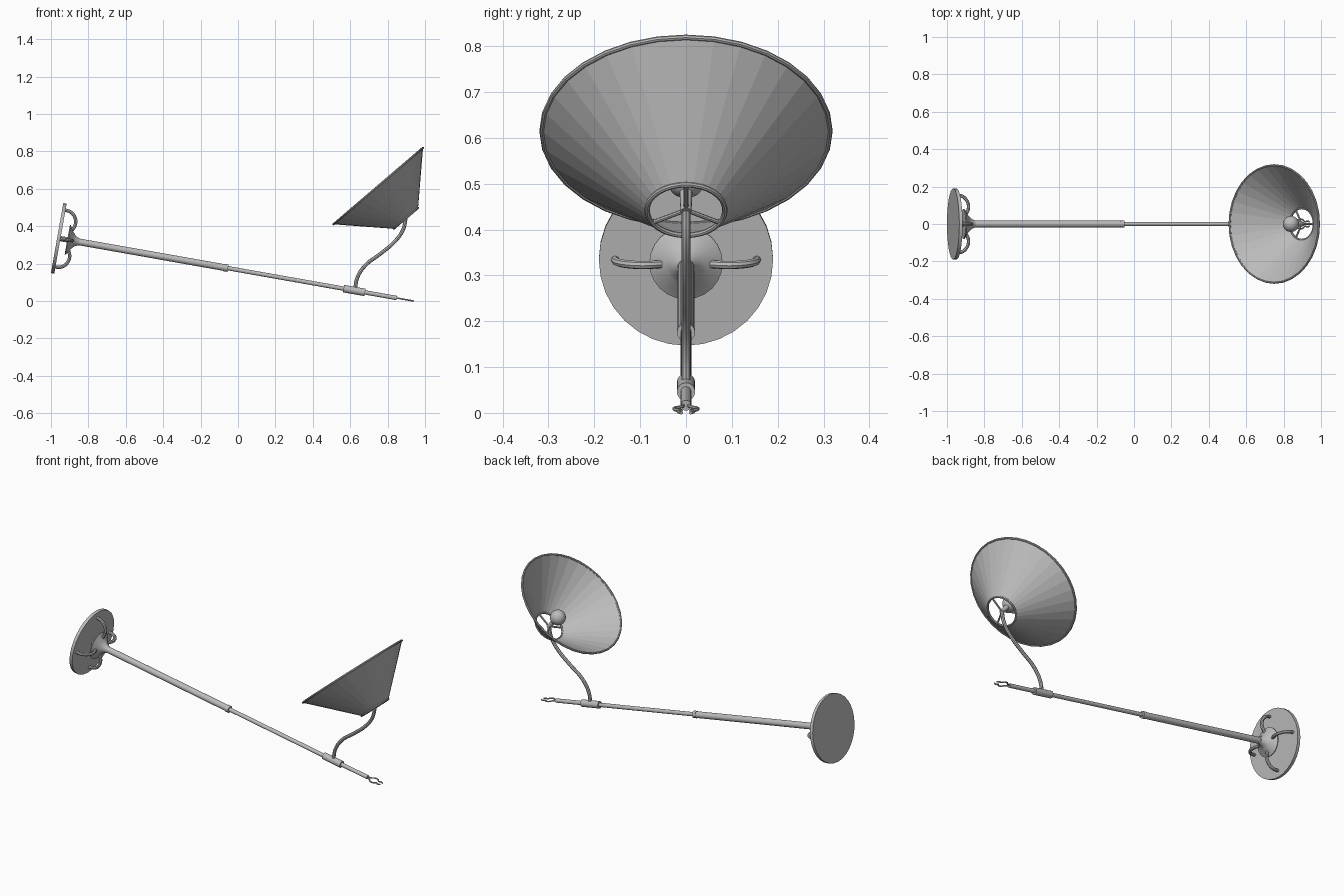
import bpy, bmesh
from math import cos, sin, pi, radians
from mathutils import Matrix, Vector

cube = bpy.data.objects.get("Cube")
if cube:
    bpy.data.objects.remove(cube)

grey = bpy.data.materials.new("plain grey")
grey.use_nodes = True
grey.diffuse_color = (0.5, 0.5, 0.5, 1)
grey.node_tree.nodes["Principled BSDF"].inputs["Base Color"].default_value = (0.5, 0.5, 0.5, 1)


def frame(origin, axis):
    """Matrix whose z runs along axis and whose y stays the world y."""
    z = Vector(axis).normalized()
    y = Vector((0, 1, 0))
    rot = Matrix((y.cross(z), y, z)).transposed().to_4x4()
    return Matrix.Translation(origin) @ rot


def finish(ob, smooth):
    ob.data.materials.append(grey)
    bpy.ops.object.select_all(action='DESELECT')
    ob.select_set(True)
    bpy.context.view_layer.objects.active = ob
    if ob.type == 'CURVE':
        bpy.ops.object.convert(target='MESH')
        ob = bpy.context.object
    if smooth:
        bpy.ops.object.shade_smooth_by_angle(angle=radians(35))
    return ob


def lathe(name, matrix, profile, sides=24, smooth=True, closed=False):
    """Spin (height, radius) points about the local z axis."""
    bm = bmesh.new()
    rings = []
    for h, r in profile:
        rings.append([bm.verts.new((r * cos(2 * pi * i / sides), r * sin(2 * pi * i / sides), h))
                      for i in range(sides)])
    pairs = list(zip(rings, rings[1:]))
    if closed:
        pairs.append((rings[-1], rings[0]))
    else:
        bm.faces.new(rings[0][::-1])
        bm.faces.new(rings[-1])
    for a, b in pairs:
        for i in range(sides):
            j = (i + 1) % sides
            bm.faces.new((a[i], a[j], b[j], b[i]))
    bmesh.ops.recalc_face_normals(bm, faces=bm.faces)
    me = bpy.data.meshes.new(name)
    bm.to_mesh(me)
    bm.free()
    ob = bpy.data.objects.new(name, me)
    ob.matrix_world = matrix
    bpy.context.collection.objects.link(ob)
    return finish(ob, smooth)


def tube(name, matrix, points, radius, straight=False):
    """Round rod through the given points."""
    cu = bpy.data.curves.new(name, 'CURVE')
    cu.dimensions = '3D'
    cu.bevel_depth = radius
    cu.bevel_resolution = 2
    cu.use_fill_caps = True
    cu.resolution_u = 6
    if straight:
        sp = cu.splines.new('POLY')
        sp.points.add(len(points) - 1)
        for p, co in zip(sp.points, points):
            p.co = (*co, 1)
    else:
        sp = cu.splines.new('BEZIER')
        sp.bezier_points.add(len(points) - 1)
        for p, co in zip(sp.bezier_points, points):
            p.co = co
            p.handle_left_type = p.handle_right_type = 'AUTO'
    ob = bpy.data.objects.new(name, cu)
    ob.matrix_world = matrix
    bpy.context.collection.objects.link(ob)
    return finish(ob, True)


# Tilted stand: local z runs from the base plate to the tip
stand = frame((-0.967, 0, 0.337), (0.985, 0, -0.174))
lathe("base_plate", stand, [(0, 0.19), (0.018, 0.19)], 32)
lathe("base_stem", stand, [(0.01, 0.014), (0.07, 0.014)], 16)
lathe("base_cone", stand, [(0.055, 0.08), (0.06, 0.08), (0.082, 0.045), (0.1, 0.026), (0.12, 0.019)])
lathe("lower_pole", stand, [(0.11, 0.018), (0.92, 0.018)], 16)
lathe("pole_collar", stand, [(0.908, 0.02), (0.928, 0.02)], 16)
lathe("upper_pole", stand, [(0.9, 0.0115), (1.845, 0.0115)], 16)
lathe("arm_clamp", stand, [(1.555, 0.02), (1.672, 0.02)], 16)

# Four bent handles around the cone
handle = [(0.155, 0, 0.014), (0.148, 0, 0.05), (0.12, 0, 0.077), (0.085, 0, 0.083), (0.055, 0, 0.072)]
for i in range(4):
    tube("base_handle_%d" % (i + 1), stand @ Matrix.Rotation(i * pi / 2, 4, 'Z'), handle, 0.009)

# Flat forked tip
fork = [(0.006, 1.835), (0.01, 1.862), (0.025, 1.88), (0.022, 1.9), (0.011, 1.91), (0.016, 1.922), (0.01, 1.936)]
for side, label in ((1, "left"), (-1, "right")):
    tube("tip_prong_" + label, stand, [(0, side * y, z) for y, z in fork], 0.004)

# Curved arm carrying the shade
arm = [(0.625, 0, 0.06), (0.638, 0, 0.125), (0.68, 0, 0.19), (0.76, 0, 0.252),
       (0.835, 0, 0.315), (0.882, 0, 0.38), (0.8975, 0, 0.4425)]
tube("shade_arm", Matrix(), arm, 0.01)

# Conical shade, open at both ends: local z points out of the wide mouth
shade = frame((0.8975, 0, 0.4425), (-0.65, 0, 0.76))
depth = 0.227
lathe("shade", shade, [(0, 0.086), (depth, 0.315), (depth, 0.311), (0, 0.082)], 32, False, True)
for name, h, r in (("wide_rim", depth, 0.314), ("narrow_rim", 0, 0.085)):
    ring = [(h + 0.006 * sin(k * pi / 4), r + 0.006 * cos(k * pi / 4)) for k in range(8)]
    lathe(name, shade, ring, 32, True, True)

# Spokes, socket and bulb
for i in range(3):
    spoke = shade @ Matrix.Rotation(i * 2 * pi / 3, 4, 'Z')
    tube("shade_spoke_%d" % (i + 1), spoke, [(0, 0, 0), (0.085, 0, 0)], 0.005, True)
lathe("bulb_socket", shade, [(-0.005, 0.012), (0.055, 0.014)], 16)
bulb = [(0.09 - 0.043 * cos(k * pi / 10), 0.043 * sin(k * pi / 10)) for k in range(1, 10)]
lathe("bulb", shade, [(0.047, 0.004)] + bulb + [(0.133, 0.004)], 20)
